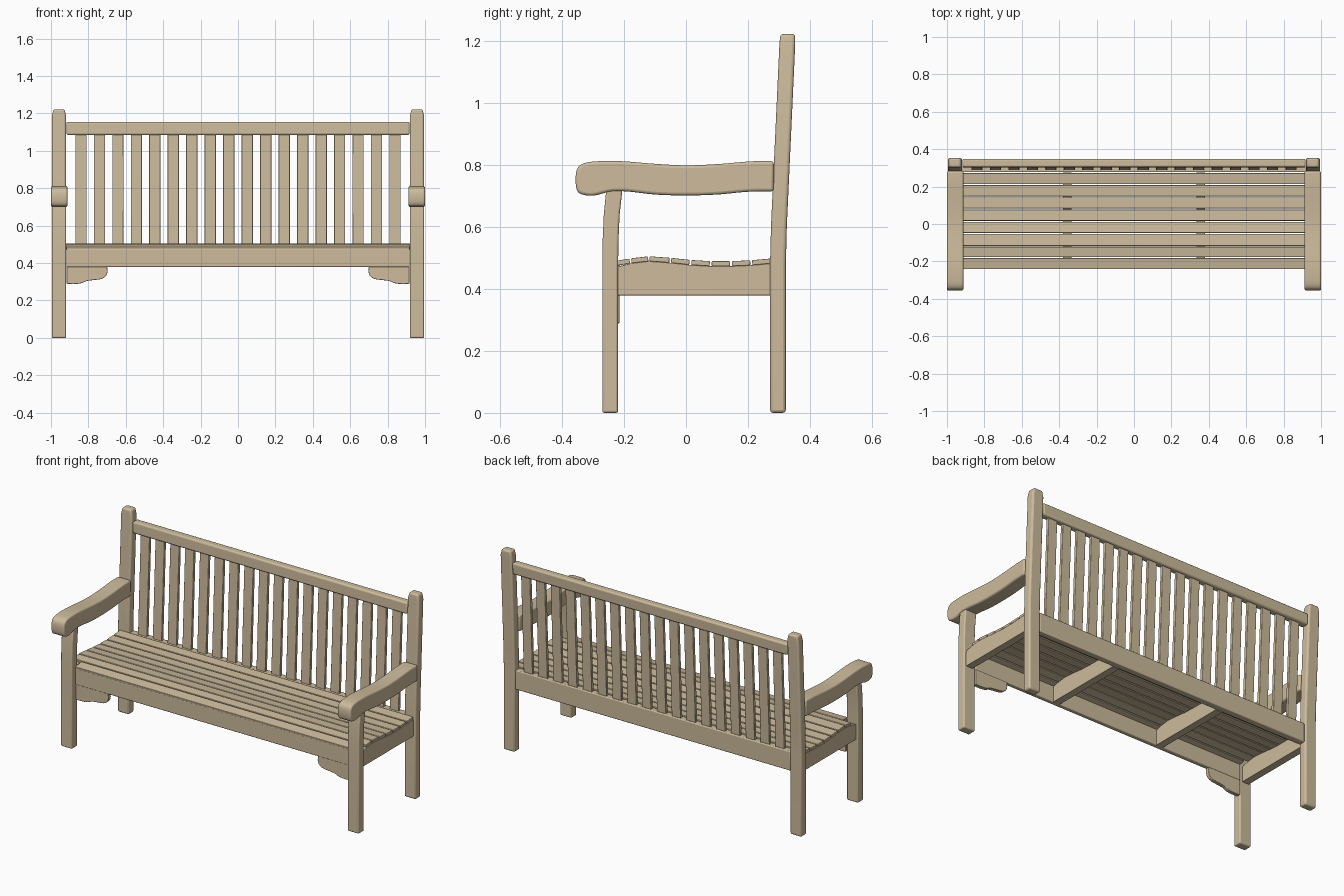
import bpy, bmesh
from mathutils import Vector

if "Cube" in bpy.data.objects:
    bpy.data.objects.remove(bpy.data.objects["Cube"])

wood = bpy.data.materials.new("tan wood")
wood.diffuse_color = (0.61, 0.50, 0.335, 1)
wood.use_nodes = True
wood.node_tree.nodes["Principled BSDF"].inputs["Base Color"].default_value = wood.diffuse_color


def finish(name, bm, bevel):
    bmesh.ops.recalc_face_normals(bm, faces=bm.faces[:])
    me = bpy.data.meshes.new(name)
    bm.to_mesh(me)
    bm.free()
    me.materials.append(wood)
    ob = bpy.data.objects.new(name, me)
    bpy.context.collection.objects.link(ob)
    if bevel:
        m = ob.modifiers.new("rounded edges", "BEVEL")
        m.width, m.segments, m.limit_method, m.angle_limit = bevel, 3, "ANGLE", 0.7
    bpy.ops.object.select_all(action="DESELECT")
    ob.select_set(True)
    bpy.context.view_layer.objects.active = ob
    bpy.ops.object.shade_smooth_by_angle(angle=0.6)
    return ob


def prism(name, pts, a, b, axis="x", bevel=0.004):
    """Extrude a (y,z) profile along x, or an (x,z) profile along y."""
    bm = bmesh.new()
    put = (lambda p, t: (t, p[0], p[1])) if axis == "x" else (lambda p, t: (p[0], t, p[1]))
    lo = [bm.verts.new(put(p, a)) for p in pts]
    hi = [bm.verts.new(put(p, b)) for p in pts]
    bm.faces.new(lo)
    bm.faces.new(hi)
    for i in range(len(pts)):
        j = (i + 1) % len(pts)
        bm.faces.new((lo[i], lo[j], hi[j], hi[i]))
    return finish(name, bm, bevel)


def loft(name, cx, rows, bevel):
    """Stack rectangles (z, y0, y1, half width) into a post."""
    bm = bmesh.new()
    rings = [[bm.verts.new(c) for c in ((cx - h, y0, z), (cx + h, y0, z), (cx + h, y1, z), (cx - h, y1, z))]
             for z, y0, y1, h in rows]
    bm.faces.new(rings[0])
    bm.faces.new(rings[-1])
    for r, s in zip(rings, rings[1:]):
        for i in range(4):
            j = (i + 1) % 4
            bm.faces.new((r[i], r[j], s[j], s[i]))
    return finish(name, bm, bevel)


def spline(pts, n=5):
    """Smooth open curve through points."""
    p = [pts[0]] + list(pts) + [pts[-1]]
    out = []
    for i in range(1, len(p) - 2):
        a, b, c, d = (Vector(q) for q in p[i - 1:i + 3])
        for k in range(n):
            t = k / n
            out.append(tuple(0.5 * (2 * b + (c - a) * t + (2 * a - 5 * b + 4 * c - d) * t * t
                                    + (3 * b - a - 3 * c + d) * t ** 3)))
    return out + [tuple(pts[-1])]


# top surface of the dished seat as (y, z)
dish = [(-0.245, 0.487), (-0.18, 0.498), (-0.12, 0.505), (-0.05, 0.500), (0.015, 0.493),
        (0.08, 0.489), (0.145, 0.489), (0.21, 0.492), (0.275, 0.498)]
support = [(-0.222, 0.379)] + [(max(y, -0.222), z - 0.016) for y, z in dish] + [(0.275, 0.379)]

arm = spline([(0.283, 0.812), (0.21, 0.811), (0.1, 0.802), (0, 0.798), (-0.1, 0.803), (-0.2, 0.811),
              (-0.27, 0.812), (-0.325, 0.806), (-0.35, 0.788), (-0.356, 0.75), (-0.35, 0.715),
              (-0.33, 0.703), (-0.295, 0.701), (-0.245, 0.713), (-0.19, 0.714), (-0.1, 0.704),
              (0, 0.701), (0.1, 0.704), (0.2, 0.713), (0.283, 0.714)])
bracket = [(0.916, 0.385), (0.70, 0.385)] + spline(
    [(0.697, 0.355), (0.705, 0.332), (0.73, 0.315), (0.775, 0.309), (0.81, 0.304),
     (0.84, 0.292), (0.88, 0.288), (0.916, 0.29)], 3)

for s, side in ((-1, "left"), (1, "right")):
    # posts and legs
    loft(side + "_back_post", s * 0.957,
         [(0, 0.271, 0.322, 0.038), (0.48, 0.271, 0.322, 0.038), (0.6, 0.274, 0.325, 0.038),
          (1.185, 0.301, 0.352, 0.038), (1.222, 0.304, 0.352, 0.03)], 0.01)
    loft(side + "_front_leg", s * 0.957,
         [(0, -0.27, -0.219, 0.038), (0.45, -0.27, -0.219, 0.038), (0.55, -0.269, -0.218, 0.038),
          (0.64, -0.265, -0.214, 0.038), (0.72, -0.257, -0.205, 0.038)], 0.007)
    # armrest, seat side rail, cross brace, corner bracket
    prism(side + "_armrest", arm, s * 0.912, s * 1.0, bevel=0.012)
    prism(side + "_side_rail", support, s * 0.935, s * 0.98, bevel=0.002)
    prism(side + "_cross_brace", support, s * 0.335, s * 0.38, bevel=0.002)
    prism(side + "_bracket", [(s * x, z) for x, z in bracket], -0.238, -0.215, "y", 0.003)


def board(name, y0, y1, z0, z1, half=0.918, bevel=0.005, lean=0.0):
    prism(name, [(y0, z0), (y1, z0), (y1 + lean, z1), (y0 + lean, z1)], -half, half, bevel=bevel)


# long rails
board("front_rail", -0.24, -0.213, 0.379, 0.478)
board("back_rail", 0.277, 0.317, 0.379, 0.495)
board("top_rail", 0.301, 0.346, 1.085, 1.155, bevel=0.01, lean=0.003)

# seat slats following the dish
for i, (p, q) in enumerate(zip(dish, dish[1:])):
    a, b = Vector(p), Vector(q)
    d = (b - a).normalized()
    n = Vector((-d.y, d.x)) * 0.016
    a, b = a + d * 0.003, b - d * 0.003
    half = 0.918 if i == 0 else 0.979
    prism("seat_slat_%d" % (i + 1), [tuple(v) for v in (a - n, b - n, b, a)], -half, half, bevel=0.003)

# backrest slats
for i in range(18):
    x = (i - 8.5) * 0.0988
    prism("back_slat_%d" % (i + 1), [(0.287, 0.48), (0.305, 0.48), (0.332, 1.1), (0.314, 1.1)],
          x - 0.03, x + 0.03, bevel=0.003)
